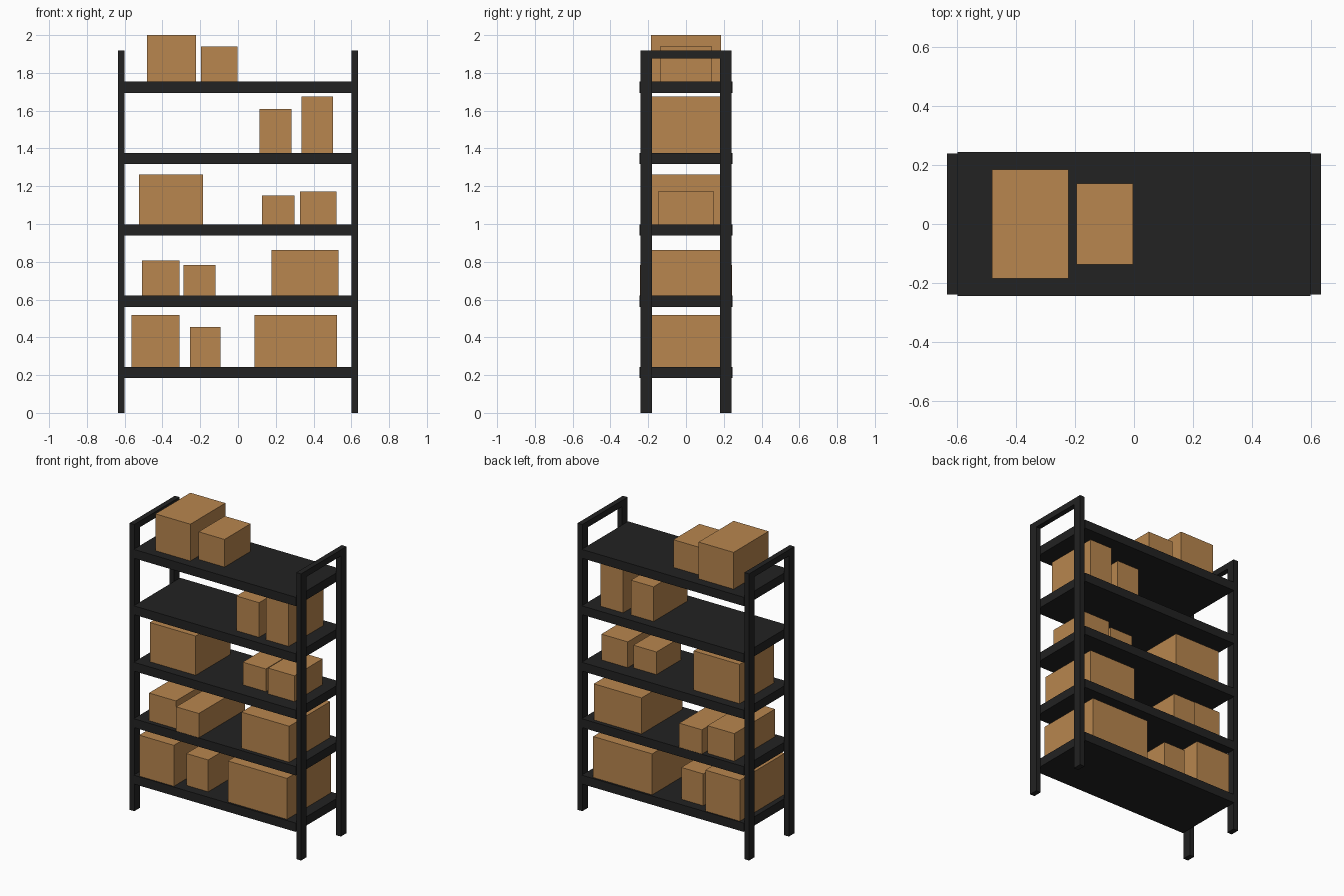
import bpy


def material(name, rgb):
    m = bpy.data.materials.new(name)
    m.diffuse_color = (*rgb, 1.0)
    return m


BLACK = material("black metal", (0.016, 0.016, 0.016))
TAN = material("cardboard tan", (0.479, 0.238, 0.077))


def box(name, x, y, z, mat):
    """Box given its (min, max) range on each axis."""
    verts = [(a, b, c) for a in x for b in y for c in z]
    faces = [(0, 1, 3, 2), (4, 6, 7, 5), (0, 4, 5, 1),
             (2, 3, 7, 6), (0, 2, 6, 4), (1, 5, 7, 3)]
    mesh = bpy.data.meshes.new(name)
    mesh.from_pydata(verts, [], faces)
    mesh.materials.append(mat)
    ob = bpy.data.objects.new(name, mesh)
    bpy.context.collection.objects.link(ob)
    return ob


# End frames: two posts joined by a top rail on each side
H = 1.918
for side, x in (("left", (-0.635, -0.6)), ("right", (0.6, 0.635))):
    box(side + "_front_post", x, (-0.24, -0.18), (0, H), BLACK)
    box(side + "_back_post", x, (0.18, 0.24), (0, H), BLACK)
    box(side + "_top_rail", x, (-0.18, 0.18), (H - 0.041, H), BLACK)

# Cartons per shelf: (x min, x max, top z, half depth)
cartons = [
    [(-0.565, -0.309, 0.517, 0.237), (-0.255, -0.093, 0.456, 0.182), (0.088, 0.525, 0.517, 0.232)],
    [(-0.508, -0.309, 0.806, 0.215), (-0.288, -0.12, 0.783, 0.243), (0.177, 0.531, 0.862, 0.217)],
    [(-0.525, -0.185, 1.261, 0.183), (0.127, 0.298, 1.15, 0.131), (0.327, 0.522, 1.171, 0.149)],
    [(0.114, 0.282, 1.608, 0.18), (0.336, 0.504, 1.675, 0.184)],
    [(-0.482, -0.223, 2.0, 0.185), (-0.195, -0.003, 1.939, 0.138)],
]

# Shelves with their cartons
for i, row in enumerate(cartons):
    top = 0.243 + 0.3777 * i
    box(f"shelf_{i + 1}", (-0.6, 0.6), (-0.245, 0.245), (top - 0.059, top), BLACK)
    for j, (x0, x1, z1, d) in enumerate(row):
        box(f"carton_{i + 1}_{j + 1}", (x0, x1), (-d, d), (top, z1), TAN)
